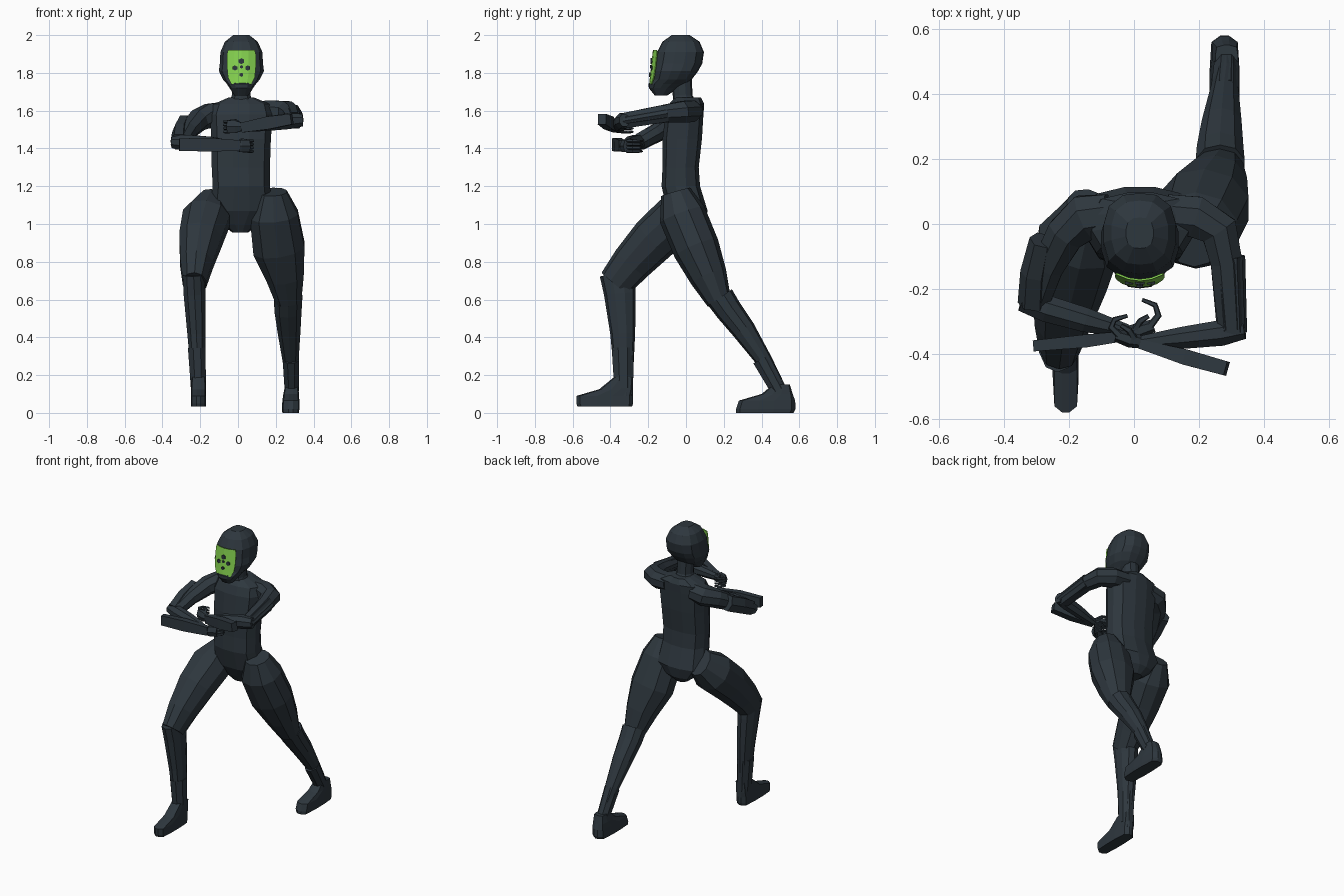
import bpy, bmesh, math
from mathutils import Vector


def material(name, rgb):
    m = bpy.data.materials.new(name)
    m.diffuse_color = (*rgb, 1)
    return m


SUIT = material("dark slate", (0.027, 0.038, 0.048))
GREEN = material("visor green", (0.24, 0.66, 0.08))
X, Z = Vector((1, 0, 0)), Vector((0, 0, 1))


def finish(name, bm, mat):
    bmesh.ops.recalc_face_normals(bm, faces=bm.faces)
    me = bpy.data.meshes.new(name)
    bm.to_mesh(me)
    bm.free()
    me.materials.append(mat)
    ob = bpy.data.objects.new(name, me)
    bpy.context.collection.objects.link(ob)
    return ob


def skin(name, loops, mat=SUIT):
    """Join a row of equal point loops and cap both ends."""
    bm = bmesh.new()
    vs = [[bm.verts.new(p) for p in lp] for lp in loops]
    n = len(vs[0])
    for a, b in zip(vs, vs[1:]):
        for i in range(n):
            j = (i + 1) % n
            bm.faces.new((a[i], a[j], b[j], b[i]))
    bm.faces.new(vs[0])
    bm.faces.new(vs[-1])
    return finish(name, bm, mat)


def outline(n, e=2.0):
    """Unit superellipse points; four sides give a full square."""
    pts = []
    for i in range(n):
        a = 2 * math.pi * (i + 0.5) / n
        c, s = math.cos(a), math.sin(a)
        k = 1 / max(abs(c), abs(s)) if n == 4 else (abs(c) ** e + abs(s) ** e) ** (-1 / e)
        pts.append((c * k, s * k))
    return pts


def stack(name, rows, n=12, e=2.5):
    """Horizontal sections: z, x0, x1, y0, y1."""
    skin(name, [[((x0 + x1) / 2 + c * (x1 - x0) / 2, (y0 + y1) / 2 + s * (y1 - y0) / 2, z)
                 for c, s in outline(n, e)] for z, x0, x1, y0, y1 in rows])


def limb(name, rows, ref=X, n=10, e=2.2):
    """Sections across a path: x, y, z, half width along ref, half depth."""
    pts = [Vector(r[:3]) for r in rows]
    loops = []
    for i, r in enumerate(rows):
        t = (pts[min(i + 1, len(pts) - 1)] - pts[max(i - 1, 0)]).normalized()
        u = (ref - t * ref.dot(t)).normalized()
        v = t.cross(u)
        loops.append([pts[i] + u * c * r[3] + v * s * r[4] for c, s in outline(n, e)])
    skin(name, loops)


# Torso, neck and head
stack("torso", [(0.955, -0.03, 0.055, -0.03, 0.06), (1.0, -0.09, 0.11, -0.06, 0.10),
                (1.07, -0.15, 0.185, -0.10, 0.115), (1.2, -0.135, 0.17, -0.13, 0.075),
                (1.3, -0.14, 0.17, -0.125, 0.068), (1.45, -0.142, 0.175, -0.125, 0.085),
                (1.58, -0.15, 0.185, -0.11, 0.093), (1.635, -0.13, 0.17, -0.09, 0.097),
                (1.67, -0.05, 0.085, -0.06, 0.08)], e=3)
stack("neck", [(1.62, -0.06, 0.095, -0.07, 0.07), (1.68, -0.034, 0.067, -0.07, 0.035),
               (1.78, -0.035, 0.068, -0.08, 0.03)], 10)
stack("head", [(1.68, -0.02, 0.055, -0.165, -0.10), (1.72, -0.045, 0.081, -0.197, -0.04),
               (1.742, -0.06, 0.096, -0.198, 0.0), (1.765, -0.08, 0.116, -0.176, 0.03),
               (1.81, -0.102, 0.138, -0.17, 0.065), (1.85, -0.097, 0.133, -0.163, 0.086),
               (1.91, -0.094, 0.13, -0.153, 0.095), (1.965, -0.07, 0.105, -0.125, 0.072),
               (2.0, -0.025, 0.06, -0.075, 0.02)], 14, 2.7)


# Visor, a thin curved plate with narrower lower corners
def visor_y(x, z):
    return -0.191 + 0.11 * (z - 1.75) + 3.8 * (x - 0.018) ** 2


bm = bmesh.new()
grid = []
for z, w in ((1.74, 0.052), (1.775, 0.07), (1.83, 0.075), (1.9, 0.075), (1.92, 0.07)):
    grid.append([bm.verts.new((0.018 + w * k, visor_y(0.018 + w * k, z), z))
                 for k in (-1, -0.5, 0, 0.5, 1)])
for a, b in zip(grid, grid[1:]):
    for i in range(4):
        bm.faces.new((a[i], a[i + 1], b[i + 1], b[i]))
visor = finish("visor", bm, GREEN)
mod = visor.modifiers.new("thickness", "SOLIDIFY")
mod.thickness = 0.006
mod.offset = 0

# Dark spots on the visor
for x, z, r in ((0.018, 1.862, 0.016), (-0.016, 1.826, 0.014), (0.052, 1.826, 0.014),
                (0.018, 1.832, 0.009), (0.018, 1.79, 0.011)):
    y = visor_y(x, z)
    limb("visor_spot", [(x, y - 0.008, z, r, r), (x, y + 0.001, z, r, r)], X, 6)

# Legs: the front one bent, the rear one stretched back
limb("front_thigh", [(-0.14, 0.045, 1.12, 0.07, 0.09), (-0.168, -0.05, 1.03, 0.13, 0.13),
                     (-0.198, -0.17, 0.92, 0.118, 0.125), (-0.22, -0.29, 0.79, 0.09, 0.108),
                     (-0.23, -0.375, 0.685, 0.064, 0.092)])
limb("front_shin", [(-0.235, -0.365, 0.735, 0.06, 0.092), (-0.23, -0.35, 0.63, 0.06, 0.084),
                    (-0.22, -0.335, 0.42, 0.05, 0.066), (-0.212, -0.33, 0.2, 0.038, 0.05),
                    (-0.21, -0.33, 0.09, 0.038, 0.05)])
limb("front_ankle_guard", [(-0.218, -0.335, 0.345, 0.05, 0.062),
                           (-0.21, -0.33, 0.13, 0.042, 0.053)], X, 8)
stack("front_foot", [(0.035, -0.25, -0.17, -0.575, -0.285), (0.05, -0.25, -0.17, -0.58, -0.28),
                     (0.09, -0.25, -0.17, -0.58, -0.28), (0.125, -0.25, -0.17, -0.46, -0.28),
                     (0.19, -0.245, -0.172, -0.38, -0.28)], 12, 5)

limb("rear_thigh", [(0.185, -0.055, 1.17, 0.075, 0.08), (0.19, -0.02, 1.05, 0.132, 0.125),
                    (0.217, 0.055, 0.87, 0.142, 0.124), (0.25, 0.12, 0.72, 0.103, 0.1),
                    (0.268, 0.175, 0.59, 0.07, 0.066)])
limb("rear_shin", [(0.265, 0.18, 0.612, 0.078, 0.076), (0.265, 0.225, 0.545, 0.074, 0.071),
                   (0.27, 0.305, 0.44, 0.063, 0.063), (0.278, 0.405, 0.29, 0.045, 0.045),
                   (0.285, 0.46, 0.19, 0.036, 0.04), (0.285, 0.51, 0.08, 0.036, 0.04)])
limb("rear_ankle_guard", [(0.28, 0.40, 0.285, 0.046, 0.052),
                          (0.285, 0.49, 0.12, 0.04, 0.044)], X, 8)
stack("rear_foot", [(0.0, 0.235, 0.322, 0.265, 0.57), (0.02, 0.232, 0.325, 0.265, 0.58),
                    (0.065, 0.235, 0.325, 0.28, 0.578), (0.1, 0.24, 0.322, 0.40, 0.565),
                    (0.15, 0.25, 0.32, 0.46, 0.55)], 12, 5)

# Arms folded across the chest
limb("lower_arm_shoulder", [(-0.08, 0.025, 1.59, 0.06, 0.07), (-0.15, 0.02, 1.575, 0.066, 0.075),
                            (-0.21, -0.03, 1.55, 0.06, 0.062),
                            (-0.265, -0.13, 1.495, 0.05, 0.052),
                            (-0.305, -0.245, 1.43, 0.042, 0.046)], Z, 8)
limb("lower_arm_sleeve", [(-0.282, -0.05, 1.53, 0.055, 0.04),
                          (-0.305, -0.15, 1.485, 0.055, 0.045),
                          (-0.312, -0.245, 1.435, 0.05, 0.046)], Z, 6)
limb("lower_forearm", [(-0.345, -0.235, 1.435, 0.035, 0.035), (-0.27, -0.26, 1.43, 0.045, 0.044),
                       (-0.15, -0.295, 1.425, 0.04, 0.04), (-0.02, -0.33, 1.415, 0.025, 0.022)],
     Z, 8)
limb("lower_arm_blade", [(-0.31, -0.375, 1.42, 0.033, 0.017), (-0.15, -0.36, 1.42, 0.036, 0.02),
                         (0.01, -0.34, 1.415, 0.028, 0.014)], Z, 4)

limb("upper_arm_shoulder", [(0.10, 0.03, 1.6, 0.055, 0.065), (0.19, 0.022, 1.597, 0.06, 0.068),
                            (0.262, -0.02, 1.593, 0.06, 0.062), (0.285, -0.12, 1.583, 0.05, 0.052),
                            (0.3, -0.32, 1.55, 0.042, 0.044)], Z, 8)
limb("upper_arm_sleeve", [(0.288, -0.1, 1.585, 0.05, 0.054),
                          (0.302, -0.335, 1.545, 0.045, 0.046)], Z, 6)
limb("upper_forearm", [(0.34, -0.325, 1.55, 0.035, 0.03), (0.27, -0.335, 1.545, 0.045, 0.042),
                       (0.15, -0.35, 1.53, 0.04, 0.036), (0.02, -0.365, 1.51, 0.025, 0.022)],
     Z, 8)
limb("upper_arm_blade", [(0.285, -0.445, 1.555, 0.028, 0.022), (0.16, -0.41, 1.535, 0.034, 0.024),
                         (0.02, -0.37, 1.51, 0.026, 0.014)], Z, 4)


# Hands with four curled fingers and a thumb; d is the way the hand points
def hand(tag, x, y, z, d, curl):
    limb(tag + "_palm", [(x, y, z, 0.024, 0.02), (x + d * 0.03, y + 0.005, z, 0.036, 0.024),
                         (x + d * 0.075, y + 0.02, z, 0.036, 0.02)], Z, 6)
    for k in range(4):
        fz = z + 0.027 - 0.018 * k
        limb(tag + "_finger", [(x + d * 0.065, y + 0.02, fz, 0.009, 0.012),
                               (x + d * 0.09, y + 0.02 + 0.4 * curl, fz, 0.009, 0.011),
                               (x + d * 0.08, y + 0.02 + 0.8 * curl, fz, 0.008, 0.009),
                               (x + d * 0.04, y + 0.02 + curl, fz, 0.006, 0.006)], Z, 5)
    limb(tag + "_thumb", [(x + d * 0.02, y + 0.01, z + 0.02, 0.012, 0.012),
                          (x + d * 0.035, y + 0.035, z + 0.032, 0.01, 0.01),
                          (x + d * 0.06, y + 0.05, z + 0.032, 0.007, 0.007)], Z, 5)


hand("lower_hand", -0.015, -0.333, 1.412, 1, 0.08)
hand("upper_hand", 0.02, -0.362, 1.515, -1, 0.06)
